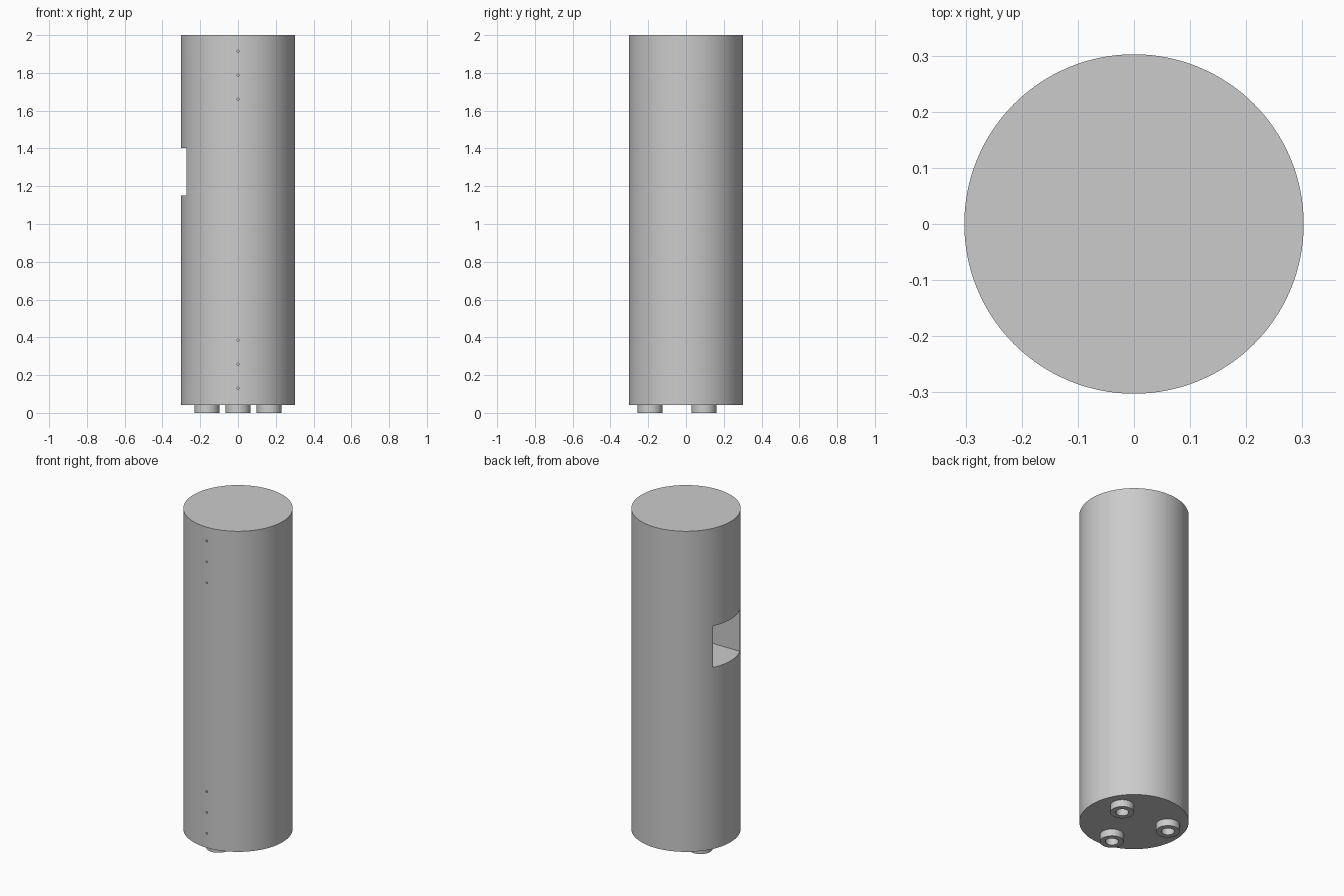
import bpy
import math

if "Cube" in bpy.data.objects:
    bpy.data.objects.remove(bpy.data.objects["Cube"])

R, BASE, TOP = 0.3025, 0.043, 2.0


def cylinder(name, r, depth, loc, rot=(0, 0, 0), sides=64):
    bpy.ops.mesh.primitive_cylinder_add(
        vertices=sides, radius=r, depth=depth, location=loc, rotation=rot)
    ob = bpy.context.object
    ob.name = name
    return ob


def cut(target, cutter):
    mod = target.modifiers.new("cut", 'BOOLEAN')
    mod.operation = 'DIFFERENCE'
    mod.solver = 'EXACT'
    mod.object = cutter
    bpy.ops.object.select_all(action='DESELECT')
    bpy.context.view_layer.objects.active = target
    target.select_set(True)
    bpy.ops.object.modifier_apply(modifier=mod.name)
    bpy.data.objects.remove(cutter, do_unlink=True)


def smooth(ob):
    bpy.ops.object.select_all(action='DESELECT')
    bpy.context.view_layer.objects.active = ob
    ob.select_set(True)
    bpy.ops.object.shade_smooth_by_angle(angle=math.radians(30))


# Main column
body = cylinder("column_body", R, TOP - BASE, (0, 0, (TOP + BASE) / 2), sides=128)

# Deep rectangular recess in the left side
x0, x1, z0, z1 = -0.40, -0.05, 1.15, 1.403
bpy.ops.mesh.primitive_cube_add(size=1, location=((x0 + x1) / 2, 0, (z0 + z1) / 2))
recess = bpy.context.object
recess.name = "recess_cutter"
recess.scale = (x1 - x0, 0.257, z1 - z0)
recess.hide_render = True
cut(body, recess)

# Small pin holes down the front, two groups of three
for z in (0.13, 0.258, 0.385, 1.66, 1.788, 1.915):
    hole = cylinder("pin_hole_cutter", 0.006, 0.06, (0, -R, z),
                    (math.pi / 2, 0, 0), 16)
    hole.hide_render = True
    cut(body, hole)
smooth(body)

# Three ring feet, with open centres
for i in range(3):
    a = math.radians(-90 + 120 * i)
    x, y = 0.19 * math.cos(a), 0.19 * math.sin(a)
    foot = cylinder(f"ring_foot_{i + 1}", 0.066, BASE, (x, y, BASE / 2))
    bore = cylinder("foot_bore_cutter", 0.036, BASE * 2, (x, y, BASE / 2))
    bore.hide_render = True
    cut(foot, bore)
    smooth(foot)
